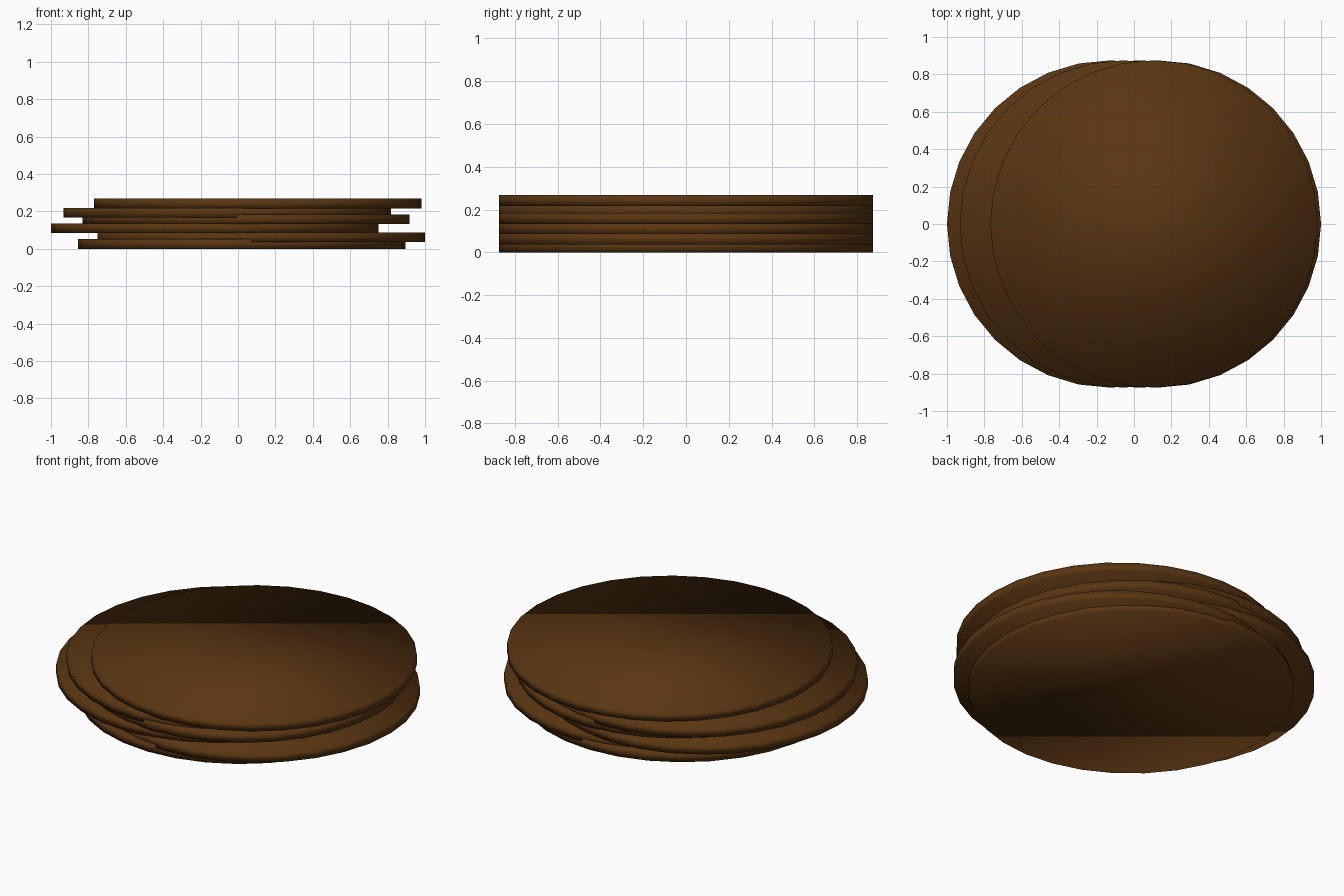
import bpy

default_cube = bpy.data.objects.get("Cube")
if default_cube:
    bpy.data.objects.remove(default_cube, do_unlink=True)

# Single dark brown material
brown = bpy.data.materials.new("dark_brown")
brown.use_nodes = True
colour = (0.1, 0.036, 0.006, 1)
brown.diffuse_color = colour
brown.node_tree.nodes["Principled BSDF"].inputs["Base Color"].default_value = colour

RADIUS = 0.875
THICKNESS = 0.052


def disc(name, x, z):
    """One soft-shaded flat disc whose underside sits at height z."""
    bpy.ops.mesh.primitive_cylinder_add(
        vertices=32, radius=RADIUS, depth=THICKNESS,
        location=(x, 0, z + THICKNESS / 2),
        rotation=(0, 0, 0))
    obj = bpy.context.object
    obj.name = name
    obj.data.materials.append(brown)
    bpy.ops.object.shade_smooth()
    return obj


# Untidy stack: sideways offset and base height of each disc, bottom to top
stack = [(0.02, 0), (0.125, 0.036), (-0.125, 0.084),
         (0.043, 0.132), (-0.057, 0.167), (0.106, 0.216)]
for i, (x, z) in enumerate(stack, 1):
    disc(f"stacked_disc_{i}", x, z)
